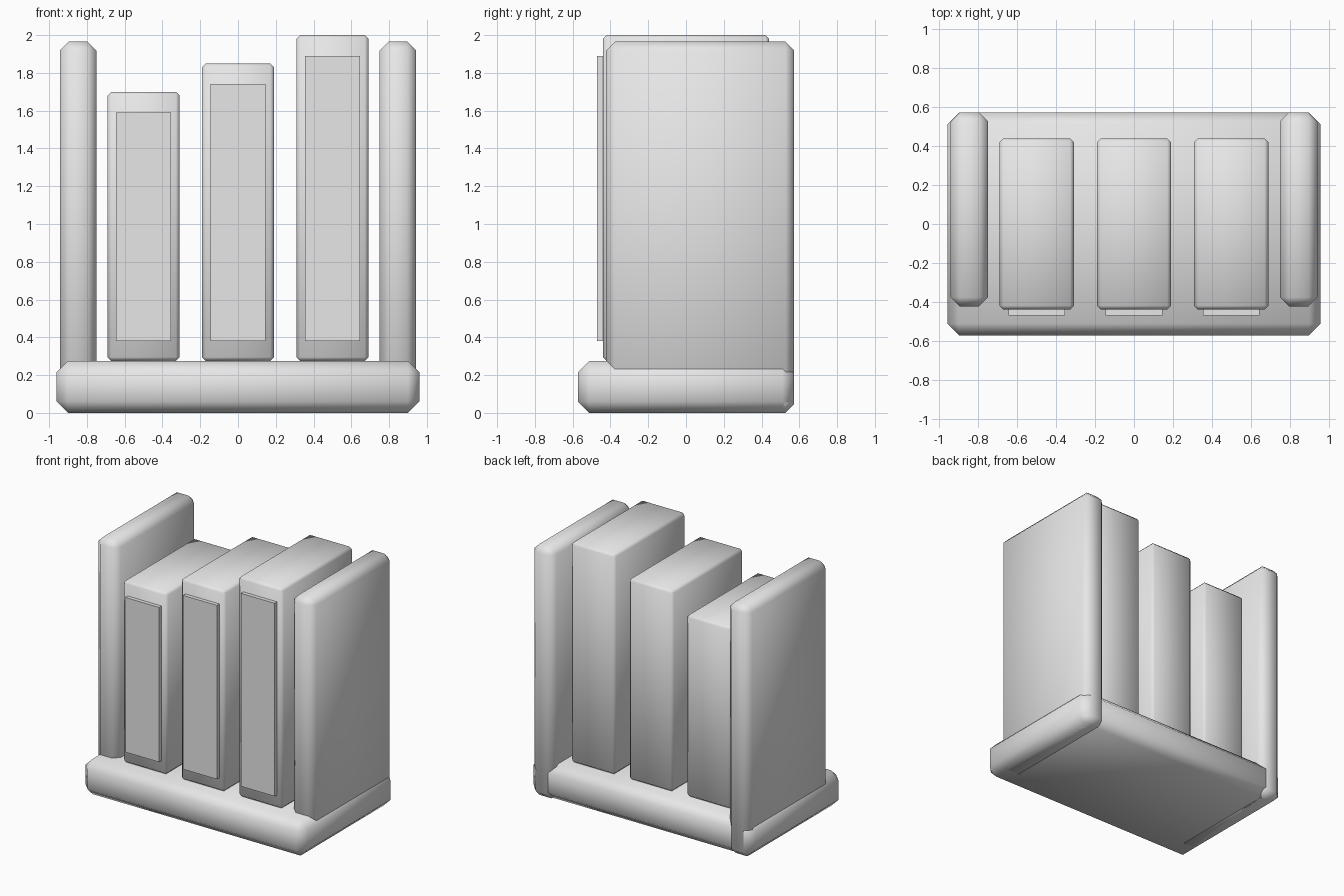
import bpy
import math

cube = bpy.data.objects.get("Cube")
if cube:
    bpy.data.objects.remove(cube, do_unlink=True)

# Single plain grey colour
grey = bpy.data.materials.new("light_grey")
grey.use_nodes = True
grey.diffuse_color = (0.8, 0.8, 0.8, 1)
grey.node_tree.nodes["Principled BSDF"].inputs["Base Color"].default_value = grey.diffuse_color


def box(name, x, y, z, chamfer=0):
    """Box spanning the (low, high) ranges, with optional chamfered edges."""
    spans = (x, y, z)
    bpy.ops.mesh.primitive_cube_add(size=1, location=[sum(s) / 2 for s in spans])
    ob = bpy.context.object
    ob.name = name
    ob.scale = [high - low for low, high in spans]
    bpy.ops.object.transform_apply(location=False, rotation=False, scale=True)
    ob.data.materials.append(grey)
    if chamfer:
        mod = ob.modifiers.new("Chamfer", "BEVEL")
        mod.width = chamfer
        mod.segments = 1
        bpy.ops.object.modifier_apply(modifier=mod.name)
        bpy.ops.object.shade_smooth_by_angle(angle=math.radians(60))
    return ob


# Base slab
base_top = 0.275
box("base", (-0.96, 0.96), (-0.572, 0.572), (0, base_top), 0.06)

# Upright end panels, flush with the back and running down through the base
for side, sign in (("left", 1), ("right", -1)):
    x_range = sorted((sign * 0.75, sign * 0.943))
    box("end_panel_" + side, x_range, (-0.423, 0.573), (0, 1.965), 0.046)

# Three books of rising height, each with a raised spine label
for name, x, top in (("short", -0.5, 1.7), ("middle", 0, 1.85), ("tall", 0.5, 2.0)):
    box("book_" + name, (x - 0.191, x + 0.191), (-0.44, 0.44), (base_top, top), 0.02)
    box("spine_label_" + name, (x - 0.146, x + 0.146), (-0.47, -0.43), (0.38, top - 0.11))
